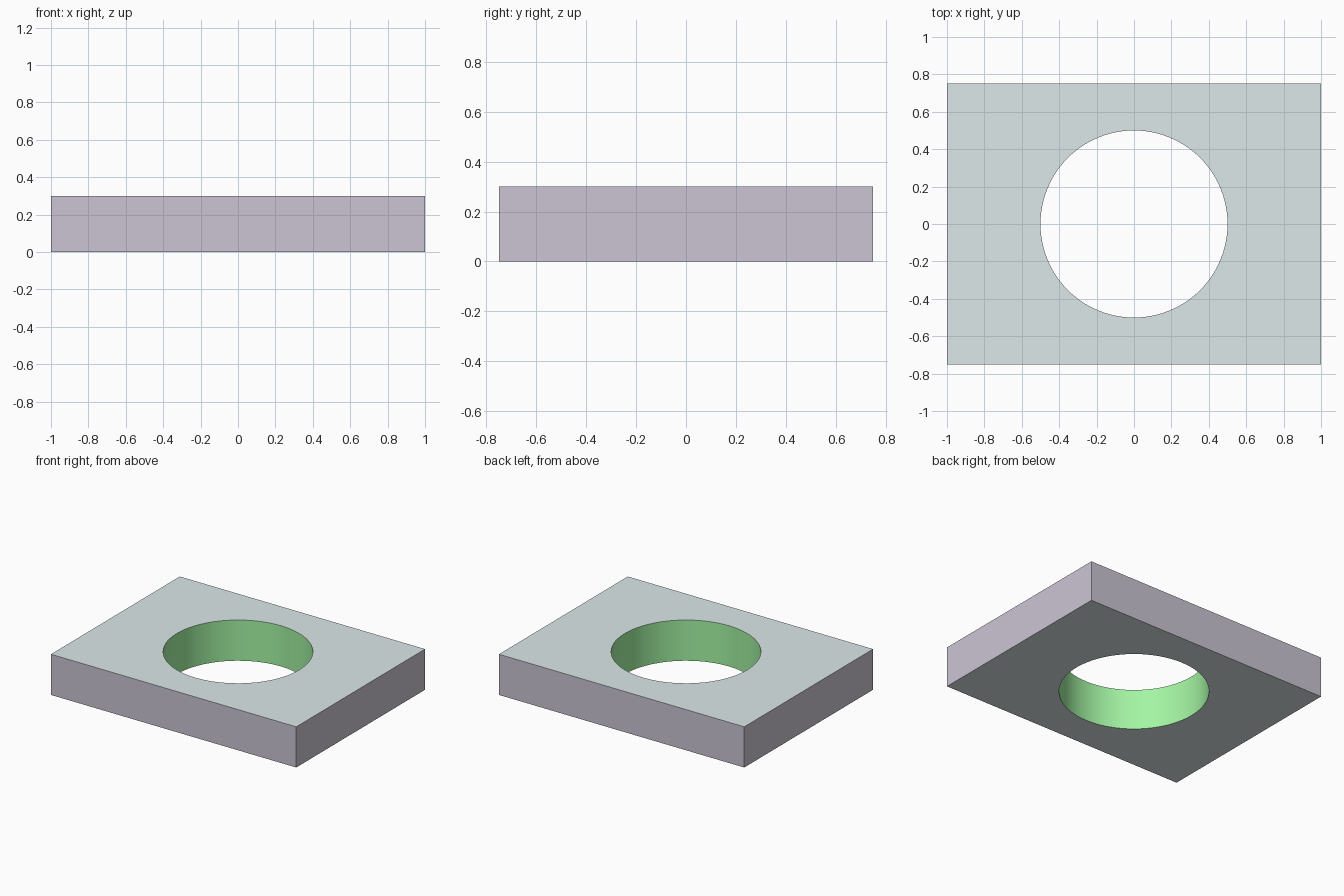
import bpy, bmesh, math

if "Cube" in bpy.data.objects:
    bpy.data.objects.remove(bpy.data.objects["Cube"])

W, D, H, R, SEG = 2.0, 1.5, 0.3, 0.5, 96


def material(name, rgb):
    m = bpy.data.materials.new(name)
    m.diffuse_color = (*rgb, 1.0)
    m.use_nodes = True
    m.node_tree.nodes["Principled BSDF"].inputs["Base Color"].default_value = m.diffuse_color
    return m


def loop(bm, points):
    verts = [bm.verts.new((x, y, 0)) for x, y in points]
    return [bm.edges.new((a, b)) for a, b in zip(verts, verts[1:] + verts[:1])]


# Plate outline with a round opening, filled and extruded upwards
bm = bmesh.new()
edges = loop(bm, [(sx * W / 2, sy * D / 2) for sx, sy in ((-1, -1), (1, -1), (1, 1), (-1, 1))])
edges += loop(bm, [(R * math.cos(2 * math.pi * i / SEG), R * math.sin(2 * math.pi * i / SEG))
                   for i in range(SEG)])
bmesh.ops.triangle_fill(bm, use_beauty=True, use_dissolve=False, edges=edges, normal=(0, 0, 1))
result = bmesh.ops.extrude_face_region(bm, geom=bm.faces[:], use_keep_orig=True)
top = [v for v in result["geom"] if isinstance(v, bmesh.types.BMVert)]
bmesh.ops.translate(bm, verts=top, vec=(0, 0, H))
bmesh.ops.recalc_face_normals(bm, faces=bm.faces[:])

# Broad faces, outer sides and smooth bore wall each get their own colour
for f in bm.faces:
    if abs(f.normal.z) > 0.5:
        f.material_index = 0
    elif f.calc_center_median().xy.length > R + 0.1:
        f.material_index = 1
    else:
        f.material_index = 2

mesh = bpy.data.meshes.new("plate_with_hole")
bm.to_mesh(mesh)
bm.free()
mesh.materials.append(material("pale_teal", (0.72, 0.81, 0.82)))
mesh.materials.append(material("muted_purple", (0.60, 0.56, 0.65)))
mesh.materials.append(material("green", (0.37, 0.91, 0.37)))

plate = bpy.data.objects.new("plate_with_hole", mesh)
bpy.context.collection.objects.link(plate)
bpy.context.view_layer.objects.active = plate
plate.select_set(True)
bpy.ops.object.shade_smooth_by_angle(angle=math.radians(30))
